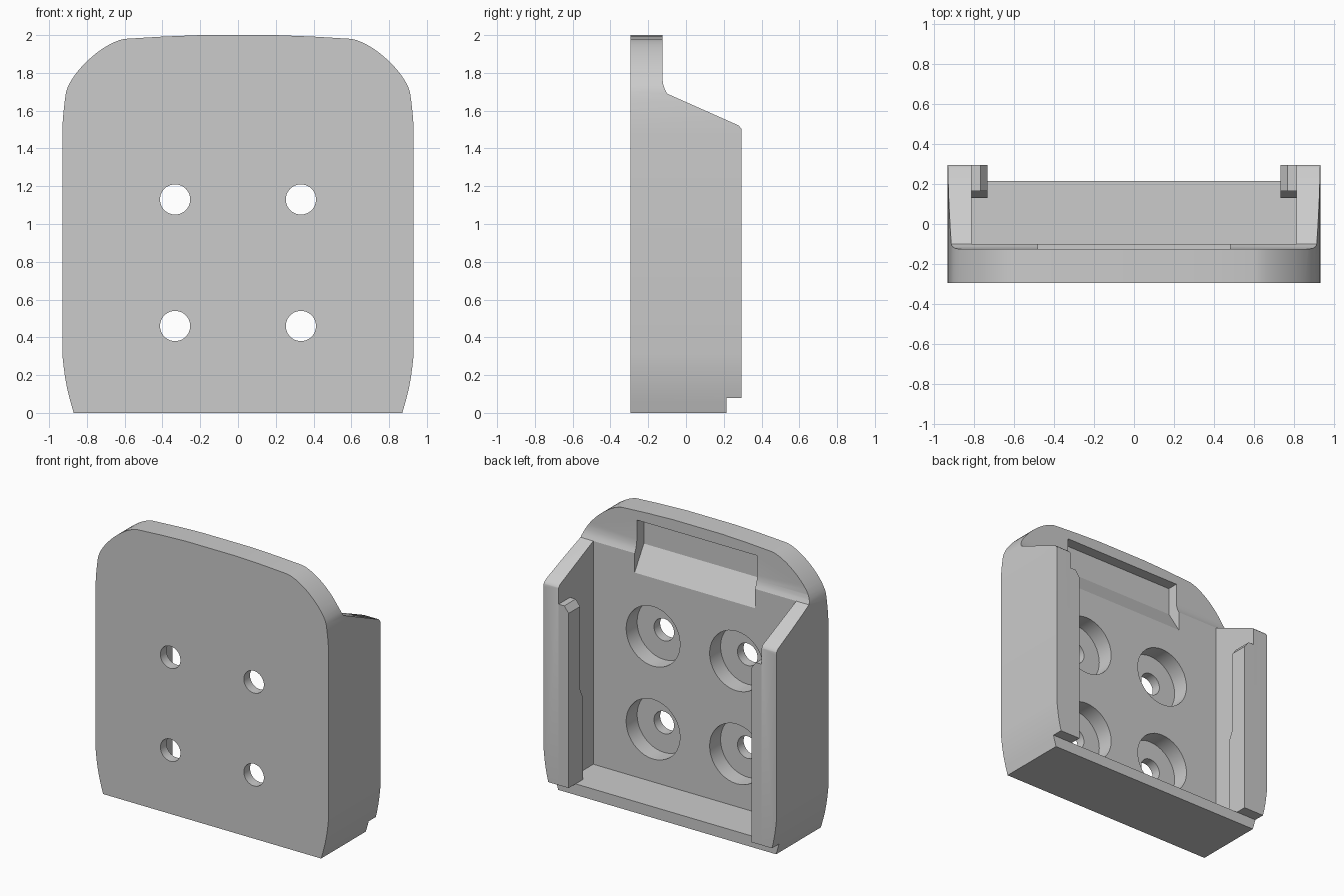
import bpy
import bmesh
import math
from mathutils import Vector
from mathutils.geometry import interpolate_bezier

cube = bpy.data.objects.get("Cube")
if cube:
    bpy.data.objects.remove(cube, do_unlink=True)

# One plain grey for everything
grey = bpy.data.materials.new("plain_grey")
grey.use_nodes = True
GREY = (0.6, 0.6, 0.6, 1)
grey.diffuse_color = GREY
grey.node_tree.nodes["Principled BSDF"].inputs["Base Color"].default_value = GREY

DEPTH = 0.295    # half depth
FLOOR = -0.10    # pocket back surface
INNER = 0.81     # inside face of the side walls


def prism(name, points, axis, low, high):
    """Extrude a 2D profile along x (points are y, z) or along y (points are x, z)."""
    bm = bmesh.new()
    place = (lambda a, b: (low, a, b)) if axis == "x" else (lambda a, b: (a, low, b))
    face = bm.faces.new([bm.verts.new(place(a, b)) for a, b in points])
    new = bmesh.ops.extrude_face_region(bm, geom=[face])["geom"]
    step = Vector((high - low, 0, 0)) if axis == "x" else Vector((0, high - low, 0))
    bmesh.ops.translate(bm, vec=step, verts=[v for v in new if isinstance(v, bmesh.types.BMVert)])
    bmesh.ops.recalc_face_normals(bm, faces=bm.faces)
    mesh = bpy.data.meshes.new(name)
    bm.to_mesh(mesh)
    bm.free()
    mesh.materials.append(grey)
    obj = bpy.data.objects.new(name, mesh)
    bpy.context.collection.objects.link(obj)
    return obj


def boolean(target, cutter, operation="DIFFERENCE"):
    mod = target.modifiers.new(cutter.name, "BOOLEAN")
    mod.operation = operation
    mod.solver = "EXACT"
    mod.object = cutter
    bpy.context.view_layer.objects.active = target
    bpy.ops.object.modifier_apply(modifier=mod.name)
    bpy.data.objects.remove(cutter, do_unlink=True)


def curve(a, b, c, d, count):
    pts = interpolate_bezier(*[Vector((p[0], p[1], 0)) for p in (a, b, c, d)], count)
    return [(p.x, p.y) for p in pts]


def circle(x, z, radius, count=40):
    return [(x + radius * math.cos(math.tau * i / count),
             z + radius * math.sin(math.tau * i / count)) for i in range(count)]


# Front outline, mirrored
half = [(0.87, 0)]
half += curve((0.89, 0.07), (0.91, 0.14), (0.922, 0.22), (0.93, 0.31), 5)
half += curve((0.93, 1.48), (0.93, 1.55), (0.92, 1.64), (0.91, 1.70), 5)
half += curve((0.91, 1.70), (0.885, 1.80), (0.72, 1.96), (0.60, 1.98), 14)[1:]
half += [(0.4, 1.992), (0.2, 2.0)]
outline = half + [(-x, z) for x, z in reversed(half)]
body = prism("bracket_body", outline, "y", -DEPTH, DEPTH)

# Side profile: tall plate, sloped side walls, stepped bottom
side = [(-0.4, -0.1), (0.215, -0.1), (0.215, 0.08), (DEPTH + 0.01, 0.08),
        (DEPTH + 0.01, 1.47), (0.293, 1.505), (0.278, 1.522), (FLOOR, 1.69),
        (-0.113, 1.715), (-0.122, 1.745), (-0.125, 1.78), (-0.125, 2.1), (-0.4, 2.1)]
boolean(body, prism("side_shape", side, "x", -1.2, 1.2), "INTERSECT")

# Pocket between the side walls
pocket = [(-INNER, 0.08), (INNER, 0.08), (INNER, 2.1), (-INNER, 2.1)]
boolean(body, prism("pocket", pocket, "y", FLOOR, 0.5))

# Latch recess with a ramp below it
recess = [(-0.05, 1.47), (-0.205, 1.72), (-0.205, 1.92), (-0.05, 1.92)]
boolean(body, prism("latch_recess", recess, "x", -0.48, 0.48))

# Four screw holes with counterbores
for x in (-0.333, 0.333):
    for z in (0.46, 1.13):
        boolean(body, prism("counterbore", circle(x, z, 0.215), "y", -0.225, 0.0))
        boolean(body, prism("screw_hole", circle(x, z, 0.08), "y", -0.4, 0.0))

# Retaining lips on the side walls, thicker in the lower part
lip_side = [(0.13, 0.08), (DEPTH, 0.08), (DEPTH, 1.385), (0.165, 1.385),
            (0.165, 0.74), (0.13, 0.67)]
for name, s in (("left_lip", 1), ("right_lip", -1)):
    lip = prism(name, lip_side, "x", s * 0.73, s * INNER)
    corner = [(s * 0.765, 1.40), (s * 0.765, 1.385), (s * 0.73, 1.34),
              (s * 0.70, 1.34), (s * 0.70, 1.40)]
    boolean(lip, prism("lip_chamfer", corner, "y", 0, 0.5))

# Smooth the rounded edges, keep the hard ones
bpy.ops.object.select_all(action="DESELECT")
body.select_set(True)
bpy.context.view_layer.objects.active = body
bpy.ops.object.shade_smooth_by_angle(angle=math.radians(25))
